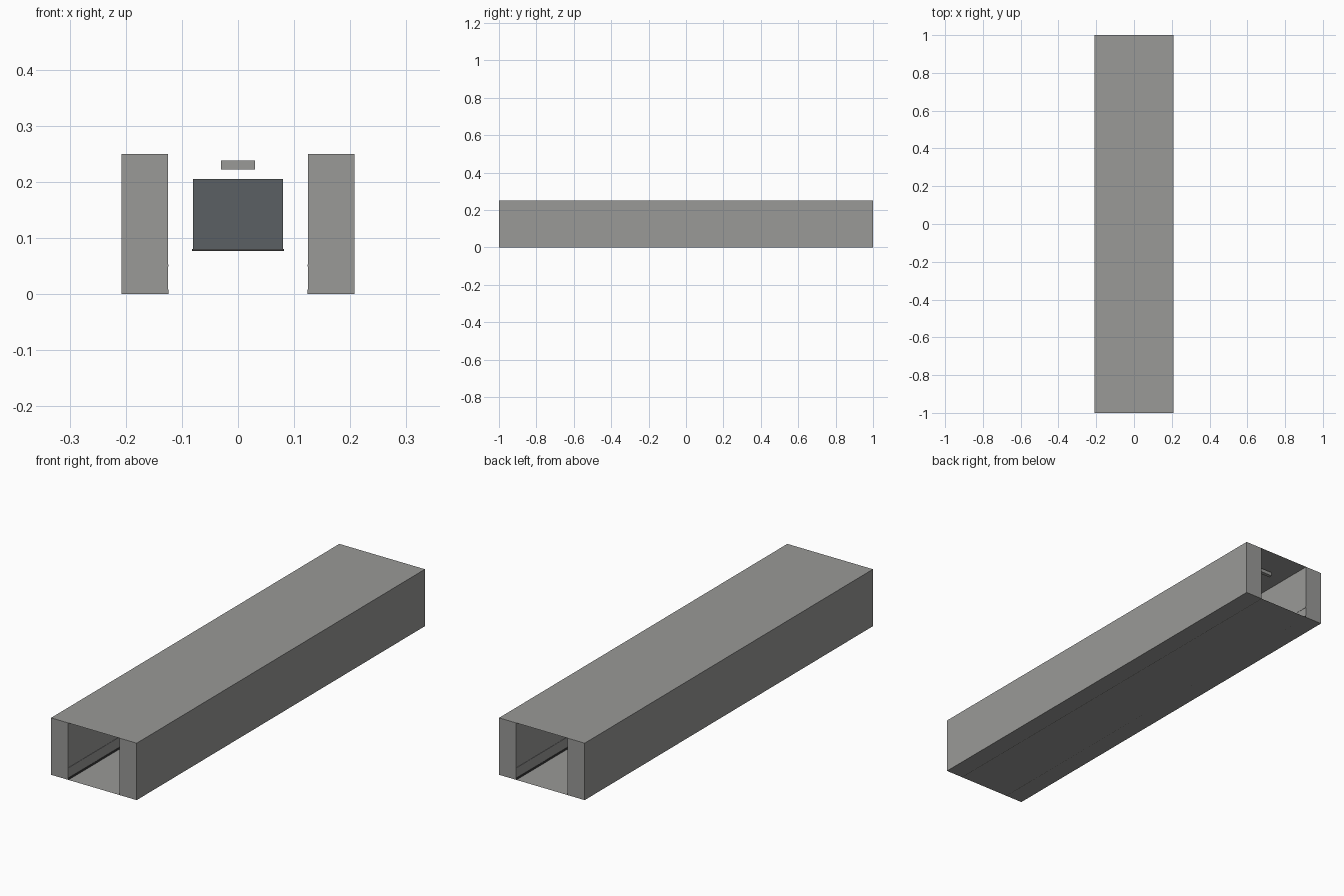
import bpy, bmesh

if "Cube" in bpy.data.objects:
    bpy.data.objects.remove(bpy.data.objects["Cube"])

def material(name, rgb):
    m = bpy.data.materials.new(name)
    m.diffuse_color = (*rgb, 1)
    m.use_nodes = True
    m.node_tree.nodes["Principled BSDF"].inputs["Base Color"].default_value = m.diffuse_color
    return m

concrete = material("concrete grey", (0.32, 0.32, 0.31))
slate = material("slate blue grey", (0.105, 0.118, 0.125))
dark = material("dark trim", (0.05, 0.05, 0.05))

def box(name, lo, hi, mat):
    bm = bmesh.new()
    bmesh.ops.create_cube(bm, size=1)
    for v in bm.verts:
        v.co = [lo[i] if v.co[i] < 0 else hi[i] for i in range(3)]
    me = bpy.data.meshes.new(name)
    bm.to_mesh(me)
    bm.free()
    me.materials.append(mat)
    ob = bpy.data.objects.new(name, me)
    bpy.context.collection.objects.link(ob)
    return ob

def sheet(name, half_x, z, mat):
    me = bpy.data.meshes.new(name)
    me.from_pydata([(-half_x, -1, z), (half_x, -1, z), (half_x, 1, z), (-half_x, 1, z)],
                   [], [(0, 1, 2, 3)])
    me.materials.append(mat)
    bpy.context.collection.objects.link(bpy.data.objects.new(name, me))

# thick side walls with rail and skirting on the inner faces
for s, side in ((-1, "left"), (1, "right")):
    def mirrored(name, x0, x1, z0, z1, mat, y=1.0):
        a, b = sorted((s * x0, s * x1))
        box(f"{side}_{name}", (a, -y, z0), (b, y, z1), mat)
    mirrored("wall", 0.125, 0.208, 0, 0.25, concrete)
    mirrored("wall_rail", 0.1235, 0.125, 0.049, 0.053, concrete, 0.999)
    mirrored("skirting", 0.1235, 0.125, 0, 0.008, dark, 0.999)

# thin floor and ceiling
sheet("floor", 0.125, 0.0, concrete)
sheet("ceiling", 0.125, 0.25, concrete)

# row of hanging lamps
for i in range(8):
    y = -0.875 + 0.25 * i
    box(f"ceiling_lamp_{i + 1}", (-0.03, y - 0.008, 0.222), (0.03, y + 0.008, 0.238), concrete)

# central panel with bottom lip
box("central_panel", (-0.08, -0.02, 0.08), (0.08, 0.02, 0.205), slate)
box("panel_lip", (-0.082, -0.022, 0.077), (0.082, 0.022, 0.08), dark)
